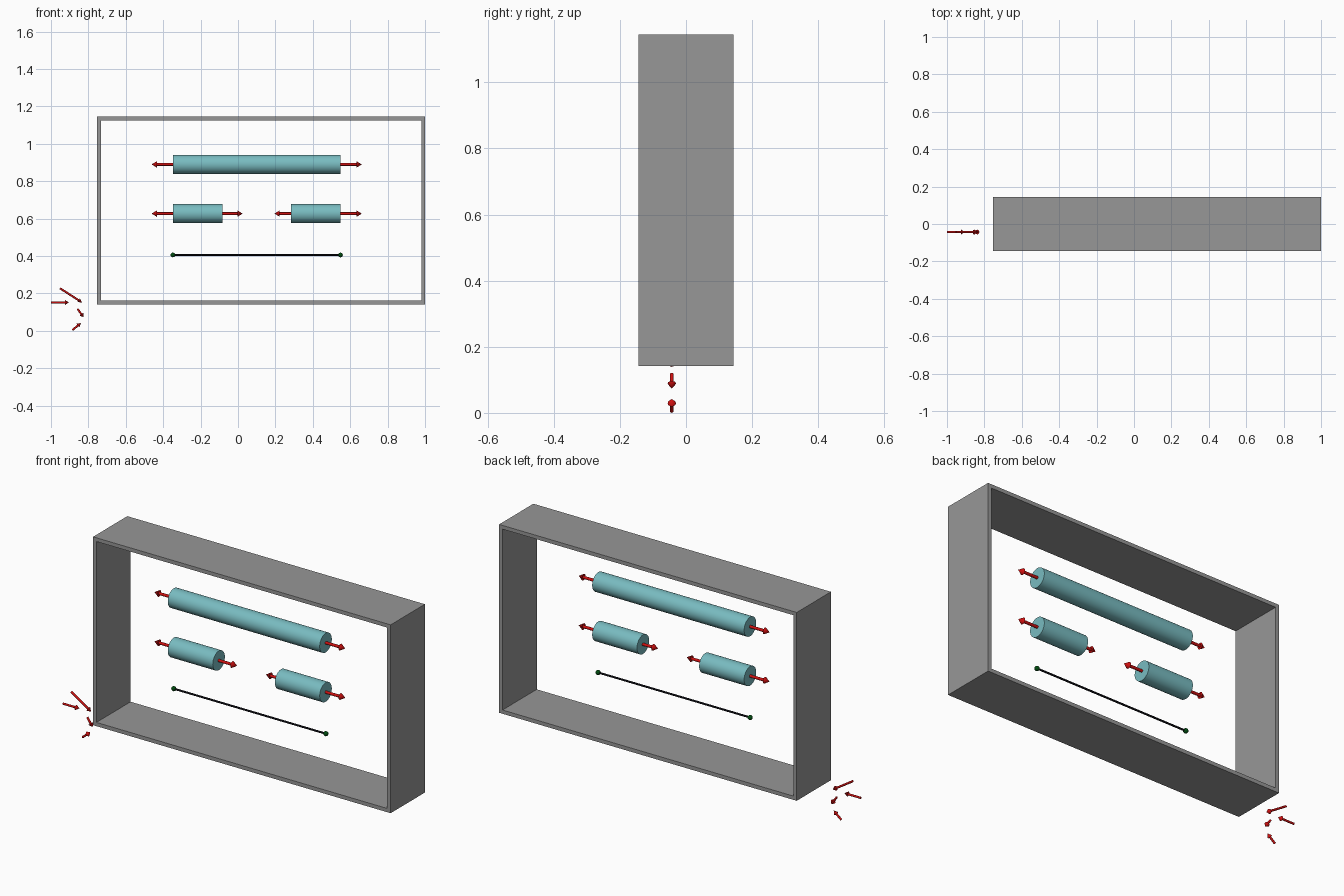
import bpy
from mathutils import Vector

if "Cube" in bpy.data.objects:
    bpy.data.objects.remove(bpy.data.objects["Cube"])

Y = -0.043  # plane in which all the inner parts lie


def material(name, rgb):
    m = bpy.data.materials.new(name)
    m.diffuse_color = (*rgb, 1)
    m.use_nodes = True
    m.node_tree.nodes["Principled BSDF"].inputs["Base Color"].default_value = m.diffuse_color
    return m


GREY = material("frame grey", (0.31, 0.31, 0.31))
TEAL = material("teal", (0.19, 0.50, 0.53))
RED = material("red", (0.62, 0.005, 0.005))
GREEN = material("dark green", (0.0, 0.07, 0.005))
BLACK = material("black", (0.003, 0.003, 0.005))


def finish(name, mat, smooth=True):
    ob = bpy.context.object
    ob.name = name
    ob.data.materials.append(mat)
    if smooth:
        bpy.ops.object.shade_smooth_by_angle()
    return ob


def plank(name, x0, x1, z0, z1):
    bpy.ops.mesh.primitive_cube_add(size=1, location=((x0 + x1) / 2, 0, (z0 + z1) / 2))
    bpy.context.object.scale = (x1 - x0, 0.288, z1 - z0)
    bpy.ops.object.transform_apply(location=False, rotation=False, scale=True)
    finish(name, GREY, smooth=False)


def rod(name, a, b, r1, r2, mat, sides=32):
    """Tapered or straight round bar between two (x, z) points."""
    a, b = Vector((a[0], Y, a[1])), Vector((b[0], Y, b[1]))
    d = b - a
    bpy.ops.mesh.primitive_cone_add(vertices=sides, radius1=r1, radius2=r2, depth=d.length,
                                    location=(a + b) / 2,
                                    rotation=d.to_track_quat('Z', 'Y').to_euler())
    return finish(name, mat)


def arrow(name, a, b, shaft, head, length):
    a, b = Vector(a), Vector(b)
    neck = b - (b - a).normalized() * length
    rod(name + "_shaft", a, neck, shaft, shaft, RED, 16)
    rod(name + "_head", neck, b, head, 0, RED, 16)


# Open rectangular frame
L, R, B, T, W = -0.753, 1.0, 0.142, 1.145, 0.02
plank("frame_bottom", L, R, B, B + W)
plank("frame_top", L, R, T - W, T)
plank("frame_left", L, L + W, B + W, T - W)
plank("frame_right", R - W, R, B + W, T - W)

# Cylinders, each with an arrow out of both ends
for name, x0, x1, z, tip0, tip1 in (
        ("long_cylinder", -0.348, 0.547, 0.89, -0.462, 0.662),
        ("left_cylinder", -0.348, -0.083, 0.627, -0.462, 0.025),
        ("right_cylinder", 0.283, 0.547, 0.627, 0.195, 0.662)):
    rod(name, (x0, z), (x1, z), 0.051, 0.051, TEAL, 48)
    arrow(name + "_left_arrow", (x0, z), (tip0, z), 0.0075, 0.017, 0.028)
    arrow(name + "_right_arrow", (x1, z), (tip1, z), 0.0075, 0.017, 0.028)

# Thin line with a dot at each end
rod("line", (-0.348, 0.406), (0.548, 0.406), 0.005, 0.005, BLACK, 16)
for side, x in (("left", -0.348), ("right", 0.548)):
    bpy.ops.mesh.primitive_uv_sphere_add(segments=20, ring_count=12, radius=0.0125,
                                         location=(x, Y, 0.406))
    finish(side + "_dot", GREEN)

# Small loose arrows beside the lower left corner
for i, (a, b) in enumerate((((-1.0, 0.152), (-0.904, 0.152)),
                            ((-0.952, 0.228), (-0.835, 0.153)),
                            ((-0.858, 0.118), (-0.826, 0.073)),
                            ((-0.885, 0.0045), (-0.84, 0.042)))):
    arrow(f"loose_arrow_{i + 1}", a, b, 0.0055, 0.0125, 0.02)
